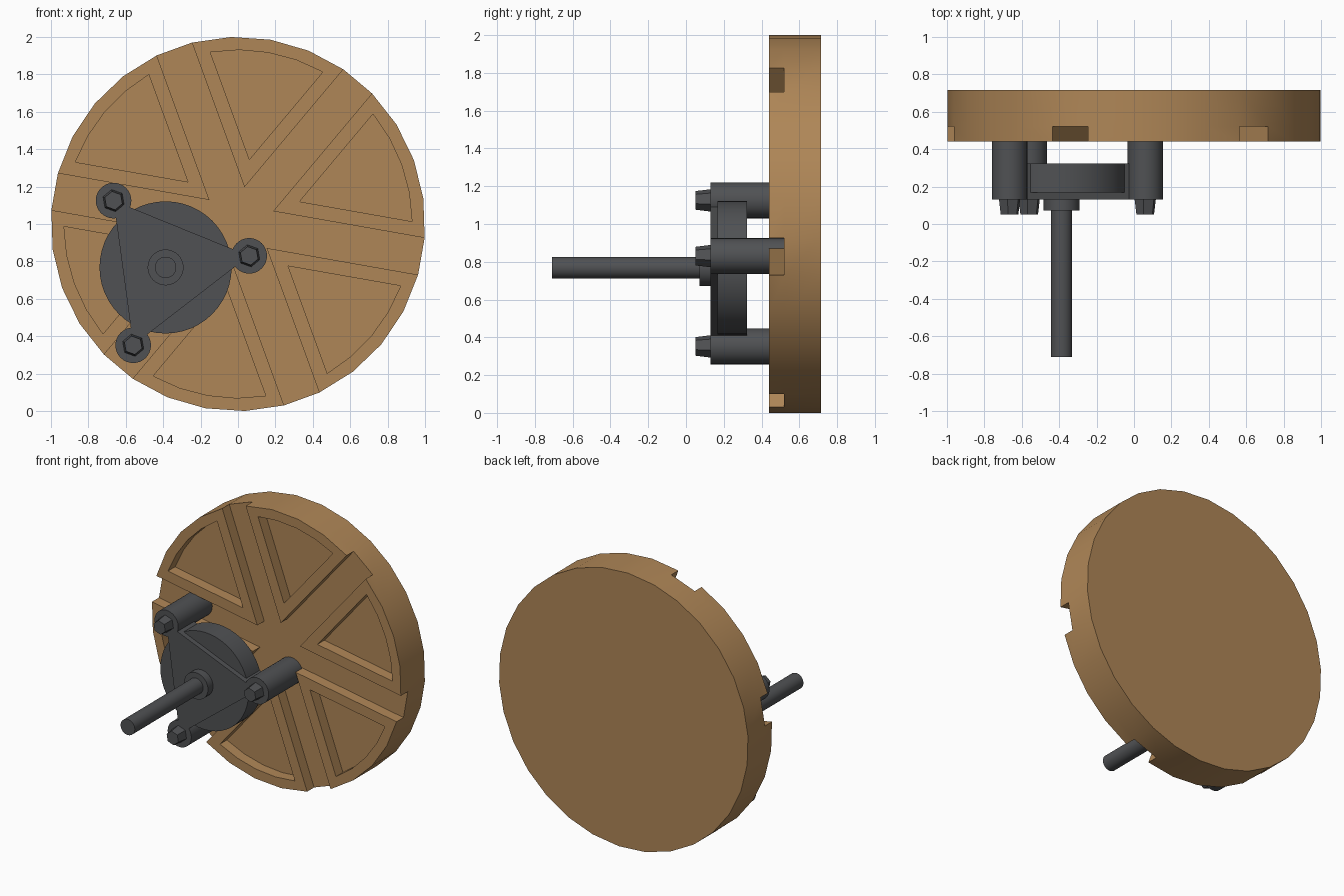
import bpy, bmesh
from math import sin, cos, asin, radians, pi

if "Cube" in bpy.data.objects:
    bpy.data.objects.remove(bpy.data.objects["Cube"])

def material(name, color):
    m = bpy.data.materials.new(name)
    m.diffuse_color = (*color, 1)
    m.use_nodes = True
    m.node_tree.nodes["Principled BSDF"].inputs["Base Color"].default_value = m.diffuse_color
    return m

WOOD = material("tan", (0.43, 0.24, 0.095))
METAL = material("dark_grey", (0.08, 0.083, 0.088))

def finish(bm, name, mat):
    bmesh.ops.remove_doubles(bm, verts=bm.verts, dist=1e-5)
    bmesh.ops.recalc_face_normals(bm, faces=bm.faces)
    me = bpy.data.meshes.new(name)
    bm.to_mesh(me)
    bm.free()
    me.materials.append(mat)
    ob = bpy.data.objects.new(name, me)
    bpy.context.collection.objects.link(ob)
    bpy.context.view_layer.objects.active = ob
    ob.select_set(True)
    bpy.ops.object.shade_smooth_by_angle(angle=radians(30))
    ob.select_set(False)
    return ob

def loft(name, front, back, y0, y1, mat=METAL):
    """Closed solid between two matching x/z outlines at y0 and y1."""
    bm = bmesh.new()
    a = [bm.verts.new((x, y0, z)) for x, z in front]
    b = [bm.verts.new((x, y1, z)) for x, z in back]
    bm.faces.new(a)
    bm.faces.new(b[::-1])
    n = len(a)
    for i in range(n):
        j = (i + 1) % n
        bm.faces.new((a[i], b[i], b[j], a[j]))
    return finish(bm, name, mat)

def ring(c, r, n=32, rot=0.0):
    return [(c[0] + r * cos(rot + 2 * pi * i / n), c[1] + r * sin(rot + 2 * pi * i / n)) for i in range(n)]

def cylinder(name, c, r, y0, y1, n=32):
    return loft(name, ring(c, r, n), ring(c, r, n), y0, y1)

# Slotted disc: six raised sectors with sunken pockets, slots crossing at the centre
FRONT, FLOOR, BACK = 0.44, 0.52, 0.715

def sector(mid, h, r, steps=4):
    """Tip followed by the outer arc of one pie-shaped sector."""
    half = radians(30) - asin(h / r)
    pts = [(2 * h * cos(mid), 1 + 2 * h * sin(mid))]
    for i in range(steps + 1):
        a = mid - half + 2 * half * i / steps
        pts.append((r * cos(a), 1 + r * sin(a)))
    return pts

bm = bmesh.new()

def face(*pts):
    bm.faces.new([bm.verts.new((x, y, z)) for (x, z), y in pts])

def wall(p, q, y0, y1):
    face((p, y0), (q, y0), (q, y1), (p, y1))

outers = [sector(radians(80 + 60 * k), 0.10, 1.0) for k in range(6)]
for k, o in enumerate(outers):
    p = sector(radians(80 + 60 * k), 0.175, 0.93)
    nxt = outers[(k + 1) % 6]
    for i in range(6):
        j = (i + 1) % 6
        face((o[i], FRONT), (o[j], FRONT), (p[j], FRONT), (p[i], FRONT))
        wall(o[i], o[j], FRONT, FLOOR)
        wall(p[i], p[j], FRONT, FLOOR)
        if 0 < i < 5:
            wall(o[i], o[j], FLOOR, BACK)
    face(*[(q, FLOOR) for q in p])
    face((o[0], FLOOR), (o[5], FLOOR), (nxt[1], FLOOR), (nxt[0], FLOOR))
    wall(o[5], nxt[1], FLOOR, BACK)
face(*[(o[0], FLOOR) for o in outers])
face(*[(q, BACK) for o in outers for q in o[1:]])
finish(bm, "slotted_disc", WOOD)

# Three pegs riding in the slots, each with a tapered hex head
pegs = [(0.06, 0.83), (-0.665, 1.125), (-0.56, 0.352)]
for c in pegs:
    cylinder("slot_peg", c, 0.095, 0.13, FLOOR)
    rot = radians(100)
    loft("hex_head", ring(c, 0.05, 6, rot), ring(c, 0.06, 6, rot), 0.05, 0.13)

# Rotor: triangular plate through a round hub, with collar and drive shaft
hub = (-0.387, 0.768)
loft("triangle_plate", pegs, pegs, 0.13, 0.322)
cylinder("hub_disc", hub, 0.353, 0.168, 0.322, 48)
cylinder("shaft_collar", hub, 0.096, 0.072, 0.14)
cylinder("drive_shaft", hub, 0.057, -0.71, 0.08)
